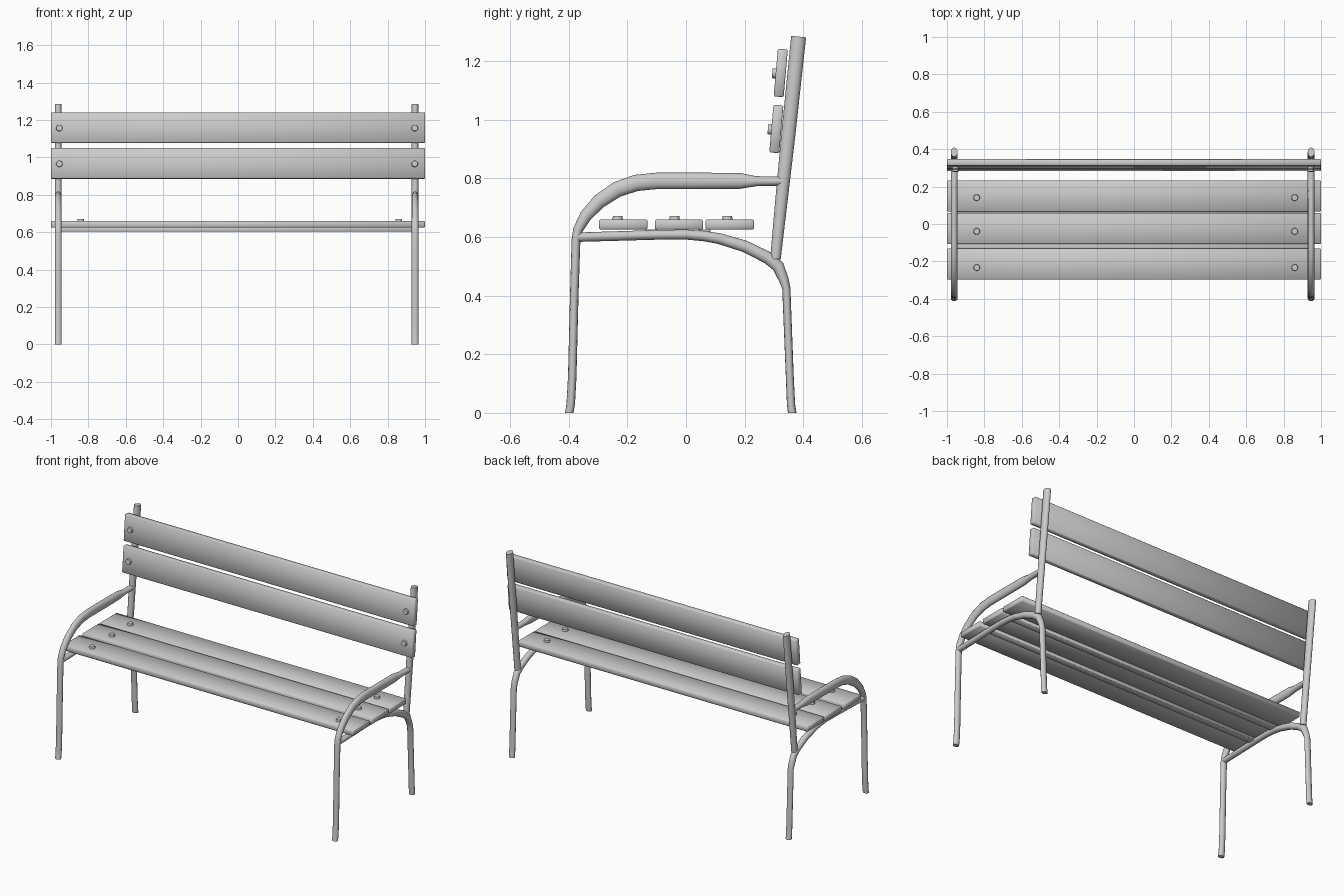
import bpy, bmesh
from math import sin, cos, pi
from mathutils import Vector, Matrix

if "Cube" in bpy.data.objects:
    bpy.data.objects.remove(bpy.data.objects["Cube"])

FRAME_X = (("left", -0.961), ("right", 0.947))
RX = 0.0185  # tube half width along x


def finish(bm, name, angle=None):
    bmesh.ops.recalc_face_normals(bm, faces=bm.faces)
    me = bpy.data.meshes.new(name)
    bm.to_mesh(me)
    bm.free()
    ob = bpy.data.objects.new(name, me)
    bpy.context.collection.objects.link(ob)
    bpy.ops.object.select_all(action='DESELECT')
    bpy.context.view_layer.objects.active = ob
    ob.select_set(True)
    if angle is None:
        bpy.ops.object.shade_smooth()
    else:
        bpy.ops.object.shade_smooth_by_angle(angle=angle)
    return ob


def tube(name, x, path, flat_ends=False, sides=12):
    """Oval tube swept in the yz plane; path points are (y, z, in-plane width)."""
    bm = bmesh.new()
    pts = [Vector((0, p[0], p[1])) for p in path]
    rings = []
    for i, p in enumerate(pts):
        t = (pts[min(i + 1, len(pts) - 1)] - pts[max(i - 1, 0)]).normalized()
        if flat_ends and i == 0:
            t = Vector((0, 0, 1))
        n = Vector((0, -t.z, t.y))
        r = path[i][2] / 2
        rings.append([bm.verts.new(p + Vector((x + RX * cos(a), 0, 0)) + n * r * sin(a))
                      for a in (2 * pi * k / sides for k in range(sides))])
    for a, b in zip(rings, rings[1:]):
        for k in range(sides):
            j = (k + 1) % sides
            bm.faces.new((a[k], a[j], b[j], b[k]))
    bm.faces.new(rings[0])
    bm.faces.new(rings[-1])
    return finish(bm, name, 0.9)


def board(name, size, center, tilt=0.0, bevel=0.004):
    bm = bmesh.new()
    bmesh.ops.create_cube(bm, size=1)
    bmesh.ops.scale(bm, vec=size, verts=bm.verts)
    bmesh.ops.bevel(bm, geom=bm.edges[:], offset=bevel, segments=1, affect='EDGES')
    bmesh.ops.transform(bm, matrix=Matrix.Translation(center) @ Matrix.Rotation(tilt, 4, 'X'),
                        verts=bm.verts)
    return finish(bm, name)


def bolt(name, center, tilt=0.0):
    """Low round head whose axis is z before tilting."""
    bm = bmesh.new()
    bmesh.ops.create_cone(bm, cap_ends=True, segments=12, radius1=0.019, radius2=0.016, depth=0.02,
                          matrix=Matrix.Translation(center) @ Matrix.Rotation(tilt, 4, 'X'))
    return finish(bm, name, 0.9)


# Side frames
arm_path = [(-0.398, 0, .029), (-0.393, 0.03, .029), (-0.388, 0.12, .029), (-0.381, 0.4, .029),
            (-0.375, 0.59, .030), (-0.368, 0.625, .034), (-0.342, 0.672, .042), (-0.295, 0.722, .050),
            (-0.235, 0.762, .054), (-0.17, 0.784, .056), (-0.10, 0.791, .056), (0.05, 0.791, .056),
            (0.185, 0.791, .054), (0.24, 0.790, .034), (0.325, 0.790, .031)]
rear_path = [(0.362, 0, .029), (0.358, 0.03, .028), (0.354, 0.12, .027), (0.342, 0.425, .028),
             (0.333, 0.455, .034), (0.314, 0.500, .042), (0.277, 0.530, .042), (0.20, 0.568, .040),
             (0.114, 0.594, .037), (0.06, 0.603, .035), (0, 0.608, .034), (-0.10, 0.607, .033),
             (-0.37, 0.599, .032)]
post_path = [(0.305, 0.525, .036), (0.325, 0.72, .042), (0.348, 0.94, .048), (0.384, 1.283, .051)]
for side, x in FRAME_X:
    tube(side + "_front_leg_and_armrest", x, arm_path, True)
    tube(side + "_rear_leg_and_seat_support", x, rear_path, True)
    tube(side + "_back_post", x, post_path)

# Seat slats with bolts
for i, (y, by) in enumerate(((-0.214, -0.233), (-0.024, -0.039), (0.149, 0.141)), 1):
    board(f"seat_slat_{i}", (2, 0.165, 0.034), (0, y, 0.642))
    for side, x in (("left", -0.841), ("right", 0.859)):
        bolt(f"seat_bolt_{i}_{side}", (x, by, 0.662))

# Cross bars under the slat gaps
for i, y in enumerate((-0.119, 0.063), 1):
    board(f"cross_bar_{i}", (1.9, 0.04, 0.022), (-0.007, y, 0.615), bevel=0.002)

# Leaning back slats with bolts
TILT = -0.088
for i, (y, z) in enumerate(((0.308, 0.968), (0.323, 1.159)), 1):
    board(f"back_slat_{i}", (2, 0.034, 0.163), (0, y, z), TILT)
    for side, x in (("left", -0.955), ("right", 0.945)):
        bolt(f"back_bolt_{i}_{side}", (x, y - 0.019, z - 0.002), pi / 2 + TILT)
